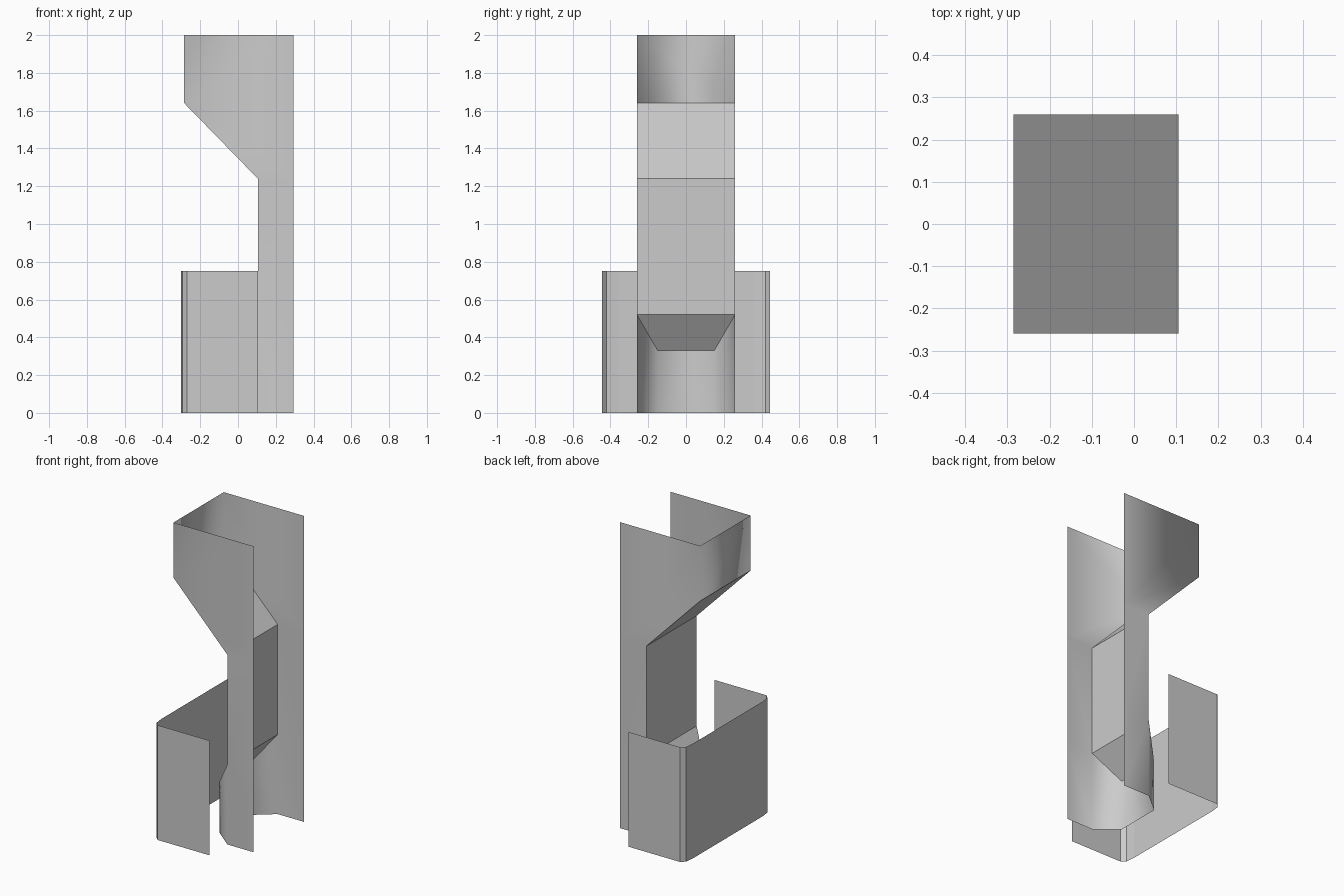
import bpy

cube = bpy.data.objects.get("Cube")
if cube:
    bpy.data.objects.remove(cube)

GREY = (0.6, 0.6, 0.6, 1.0)
mat = bpy.data.materials.new("light_grey")
mat.use_nodes = True
mat.diffuse_color = GREY
mat.node_tree.nodes["Principled BSDF"].inputs["Base Color"].default_value = GREY


def sheet(name, verts, faces, smooth=False):
    """Thin open sheet made from a few corner points."""
    me = bpy.data.meshes.new(name)
    me.from_pydata(verts, [], faces)
    me.materials.append(mat)
    me.polygons.foreach_set("use_smooth", [smooth] * len(faces))
    me.update()
    ob = bpy.data.objects.new(name, me)
    bpy.context.collection.objects.link(ob)
    return ob


FRONT, BACK = -0.26, 0.26        # side plates of the tall channel
OPEN, NECK, HEAD, FOOT = 0.295, 0.105, -0.285, -0.03

# Tall channel: two side plates joined by the head wall and the foot wall
side = [(HEAD, 2), (OPEN, 2), (OPEN, 1.24), (OPEN, 0.52), (OPEN, 0),
        (NECK, 0), (NECK, 0.52), (NECK, 1.24), (HEAD, 1.64)]
n = len(side)
plate = [(0, 8, 7, 2, 1), (2, 7, 6, 3), (3, 6, 5, 4)]
verts = [(x, y, z) for y in (FRONT, BACK) for x, z in side]
verts += [(FOOT, y, z) for y in (-0.15, 0.15) for z in (0, 0.33)]
faces = plate + [tuple(i + n for i in reversed(f)) for f in plate]
faces.append((0, n, n + 8, 8))                       # head wall
a, b, c, d = range(2 * n, 2 * n + 4)
faces += [(5, 6, b, a), (a, b, d, c), (c, d, n + 6, n + 5)]  # foot wall
sheet("tall_channel", verts, faces, smooth=True)

# Inner web: sloping head floor, neck wall and tapered foot ledge
web = [(HEAD, 1.64, BACK), (NECK, 1.24, BACK), (NECK, 0.52, BACK), (FOOT, 0.33, 0.15)]
verts = [(x, s * w, z) for x, z, w in web for s in (-1, 1)]
sheet("inner_web", verts, [(i, i + 1, i + 3, i + 2) for i in (0, 2, 4)])

# Wide clip around the foot: half outline mirrored, then raised
half = [(NECK, -0.445), (-0.27, -0.445), (-0.295, -0.42), (-0.302, -0.36)]
outline = half + [(x, -y) for x, y in reversed(half)]
m = len(outline)
verts = [(x, y, z) for z in (0, 0.75) for x, y in outline]
sheet("foot_clip", verts, [(i + 1, i, i + m, i + m + 1) for i in range(m - 1)])
